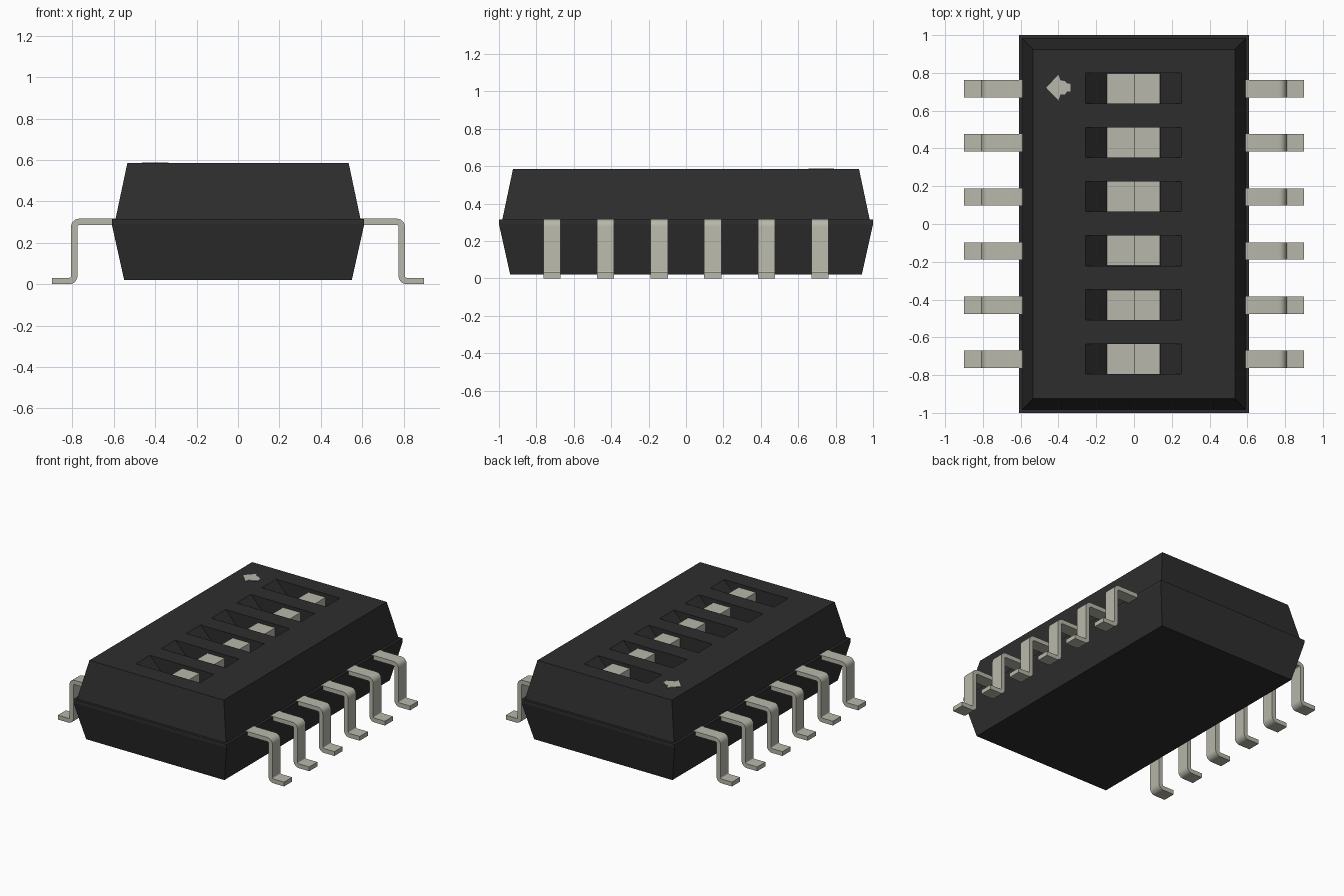
import bpy, bmesh, math

if "Cube" in bpy.data.objects:
    bpy.data.objects.remove(bpy.data.objects["Cube"], do_unlink=True)


def material(name, rgb):
    m = bpy.data.materials.new(name)
    m.use_nodes = True
    m.diffuse_color = (*rgb, 1)
    bsdf = next(n for n in m.node_tree.nodes if n.type == 'BSDF_PRINCIPLED')
    bsdf.inputs["Base Color"].default_value = (*rgb, 1)
    return m


BLACK = material("black plastic", (0.027, 0.027, 0.027))
PALE = material("pale grey", (0.48, 0.475, 0.405))


def make_object(name, bm, mat):
    bmesh.ops.recalc_face_normals(bm, faces=bm.faces)
    mesh = bpy.data.meshes.new(name)
    bm.to_mesh(mesh)
    bm.free()
    mesh.materials.append(mat)
    ob = bpy.data.objects.new(name, mesh)
    bpy.context.collection.objects.link(ob)
    return ob


def activate(ob):
    bpy.ops.object.select_all(action='DESELECT')
    ob.select_set(True)
    bpy.context.view_layer.objects.active = ob


def extrude(bm, points, offset):
    """Close a polygon and pull it along offset into a solid."""
    face = bm.faces.new([bm.verts.new(p) for p in points])
    moved = bmesh.ops.extrude_face_region(bm, geom=[face], use_keep_orig=True)
    verts = [g for g in moved["geom"] if isinstance(g, bmesh.types.BMVert)]
    bmesh.ops.translate(bm, verts=verts, vec=offset)


def prism(bm, profile, y, half):
    """Solid with an x-z profile, centred at y."""
    extrude(bm, [(x, y - half, z) for x, z in profile], (0, 2 * half, 0))


def arc(cx, cz, r, start, end, steps=6):
    angles = [math.radians(start + (end - start) * i / steps) for i in range(steps + 1)]
    return [(cx + r * math.cos(a), cz + r * math.sin(a)) for a in angles]


ROWS = [(i - 2.5) * 0.2865 for i in range(6)]

# Housing: stacked rectangular rings with a parting-line ledge
bm = bmesh.new()
rings = []
for hx, hy, z in [(0.55, 0.94, 0.02), (0.61, 1.0, 0.29), (0.61, 1.0, 0.315),
                  (0.592, 0.982, 0.315), (0.535, 0.925, 0.585)]:
    rings.append([bm.verts.new((sx * hx, sy * hy, z))
                  for sx, sy in [(-1, -1), (1, -1), (1, 1), (-1, 1)]])
for a, b in zip(rings, rings[1:]):
    for i in range(4):
        j = (i + 1) % 4
        bm.faces.new((a[i], a[j], b[j], b[i]))
bm.faces.new(rings[0])
bm.faces.new(rings[-1])
housing = make_object("housing", bm, BLACK)

# Slots with ramped ends, cut into the top
bm = bmesh.new()
for y in ROWS:
    prism(bm, [(-0.285, 0.615), (-0.14, 0.465), (0.14, 0.465), (0.28, 0.615)], y + 0.002, 0.08)
cutter = make_object("slot_cutter", bm, BLACK)
cutter.hide_render = True
cut = housing.modifiers.new("slots", 'BOOLEAN')
cut.operation = 'DIFFERENCE'
cut.solver = 'EXACT'
cut.object = cutter
activate(housing)
bpy.ops.object.modifier_apply(modifier=cut.name)
bpy.data.objects.remove(cutter, do_unlink=True)

# Stepped sliders: low foot on one side, raised knob on the other
knob = [(-0.143, 0.44), (0.138, 0.44), (0.138, 0.56), (0.0, 0.56), (0.0, 0.474), (-0.143, 0.474)]
for n, y in enumerate(ROWS, 1):
    bm = bmesh.new()
    prism(bm, knob, y + 0.002, 0.0795)
    make_object(f"slider_{n}", bm, PALE)

# Bent leads on both sides
lead = ([(0.57, 0.317)] + arc(0.767, 0.277, 0.04, 90, 0)
        + arc(0.816, 0.04, 0.009, 180, 270) + [(0.90, 0.031), (0.90, 0.0)]
        + arc(0.816, 0.04, 0.04, 270, 180) + arc(0.767, 0.277, 0.009, 0, 90)
        + [(0.57, 0.286)])
for side, sign in (("left", 1), ("right", -1)):
    for n, y in enumerate(ROWS, 1):
        bm = bmesh.new()
        prism(bm, [(sign * x, z) for x, z in lead], y, 0.046)
        ob = make_object(f"lead_{side}_{n}", bm, PALE)
        activate(ob)
        bpy.ops.object.shade_smooth_by_angle(angle=math.radians(35))

# Direction arrow on the top
half = [(-0.40, 0.068), (-0.39, 0.038), (-0.365, 0.035), (-0.355, 0.022), (-0.337, 0.02)]
outline = [(-0.465, 0.0)] + half + [(x, -y) for x, y in reversed(half)]
bm = bmesh.new()
extrude(bm, [(x, y + 0.722, 0.583) for x, y in outline], (0, 0, 0.005))
make_object("direction_arrow", bm, PALE)
